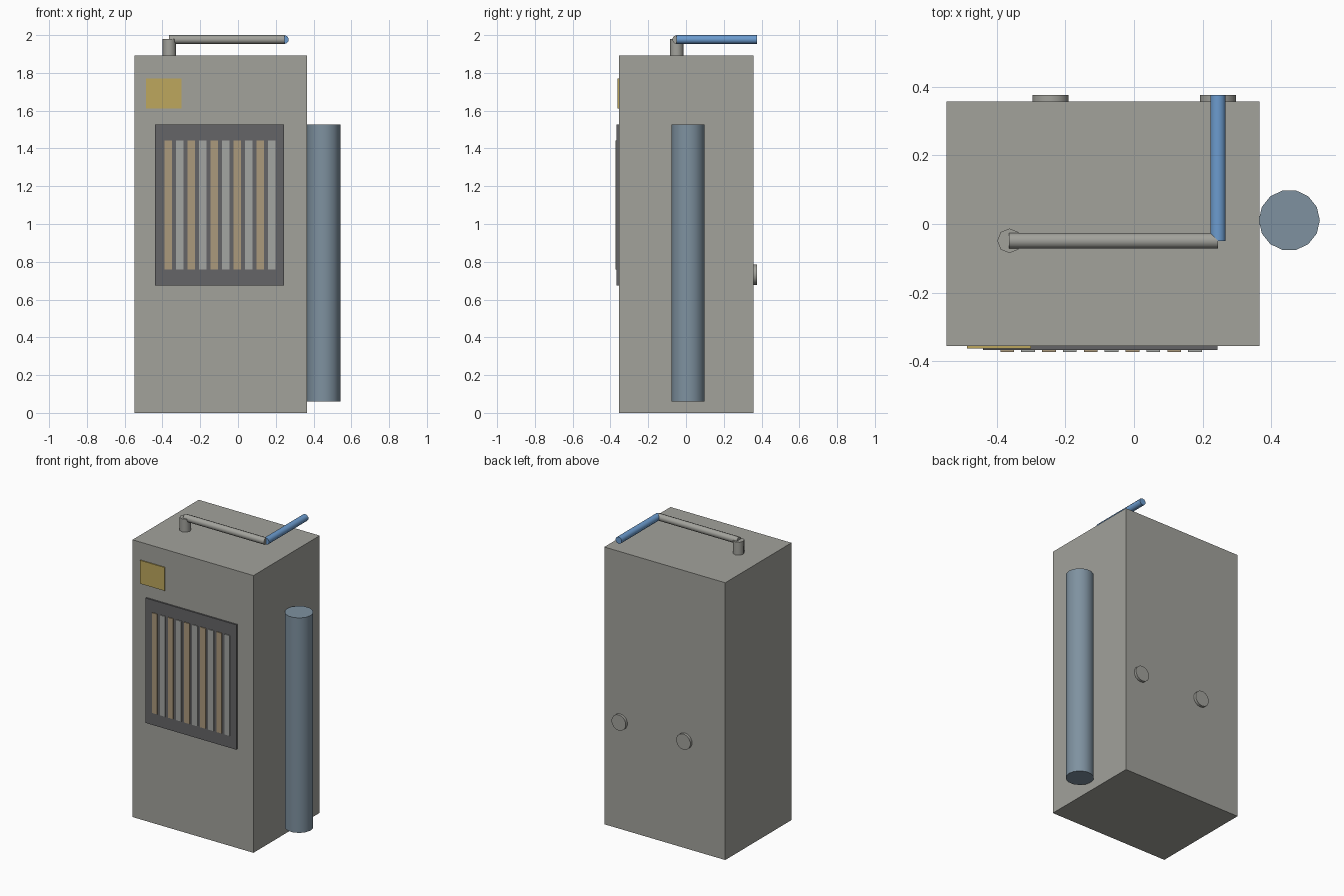
import bpy, bmesh, math
from mathutils import Matrix, Vector

if "Cube" in bpy.data.objects:
    bpy.data.objects.remove(bpy.data.objects["Cube"])


def material(name, rgb):
    m = bpy.data.materials.new(name)
    m.diffuse_color = (*rgb, 1)
    m.use_nodes = True
    m.node_tree.nodes["Principled BSDF"].inputs["Base Color"].default_value = m.diffuse_color
    return m


GREY = material("warm grey", (0.36, 0.36, 0.33))
DARK = material("dark grey", (0.13, 0.13, 0.135))
TAN = material("tan", (0.41, 0.32, 0.20))
SLAT = material("light grey", (0.37, 0.38, 0.36))
YELLOW = material("mustard", (0.51, 0.39, 0.11))
STEEL = material("steel blue", (0.21, 0.285, 0.35))
BLUE = material("bright blue", (0.15, 0.33, 0.62))


def finish(name, bm, mat):
    me = bpy.data.meshes.new(name)
    bm.to_mesh(me)
    bm.free()
    me.materials.append(mat)
    ob = bpy.data.objects.new(name, me)
    bpy.context.collection.objects.link(ob)
    return ob


def box(name, lo, hi, mat):
    lo, hi = Vector(lo), Vector(hi)
    bm = bmesh.new()
    bmesh.ops.create_cube(bm, size=1, matrix=Matrix.Translation((lo + hi) / 2)
                          @ Matrix.Diagonal((*(hi - lo), 1)))
    return finish(name, bm, mat)


def rod(name, a, b, r, sides, mat):
    """Cylinder from a to b with smooth sides and sharp cap rims."""
    a, b = Vector(a), Vector(b)
    d = b - a
    turn = Matrix.Identity(4) if abs(d.normalized().z) > 0.99 else d.to_track_quat('Z', 'Y').to_matrix().to_4x4()
    bm = bmesh.new()
    bmesh.ops.create_cone(bm, cap_ends=True, segments=sides, radius1=r, radius2=r,
                          depth=d.length, matrix=Matrix.Translation((a + b) / 2) @ turn)
    # put a vertex on the +x axis for upright rods
    if abs(d.normalized().z) > 0.99:
        v = bm.verts[:][0].co - (a + b) / 2
        bmesh.ops.rotate(bm, verts=bm.verts, cent=(a + b) / 2,
                         matrix=Matrix.Rotation(-math.atan2(v.y, v.x), 3, 'Z'))
    for f in bm.faces:
        f.smooth = len(f.verts) == 4
    for e in bm.edges:
        e.smooth = all(f.smooth for f in e.link_faces)
    return finish(name, bm, mat)


# Main cabinet
box("cabinet", (-0.547, -0.356, 0), (0.366, 0.358, 1.892), GREY)

# Front badge plate and grille with alternating slats
box("badge_plate", (-0.487, -0.363, 1.612), (-0.30, -0.354, 1.771), YELLOW)
box("grille_panel", (-0.44, -0.367, 0.675), (0.244, -0.354, 1.527), DARK)
for i in range(10):
    x = -0.370 + i * 0.0609
    box(f"grille_slat_{i + 1}", (x - 0.02, -0.373, 0.759), (x + 0.02, -0.365, 1.443),
        SLAT if i % 2 else TAN)

# Side tank
rod("side_tank", (0.453, 0.011, 0.06), (0.453, 0.011, 1.527), 0.089, 14, STEEL)

# Pipes on the roof
rod("pipe_post", (-0.363, -0.049, 1.88), (-0.363, -0.049, 1.98), 0.036, 8, GREY)
rod("roof_pipe", (-0.365, -0.049, 1.9765), (0.245, -0.049, 1.9765), 0.0235, 10, GREY)
rod("blue_pipe", (0.245, -0.049, 1.9765), (0.245, 0.376, 1.9765), 0.0235, 10, BLUE)

# Round ports on the back
for side, x in (("left", -0.243), ("right", 0.245)):
    rod(f"back_port_{side}", (x, 0.35, 0.732), (x, 0.376, 0.732), 0.054, 14, GREY)
